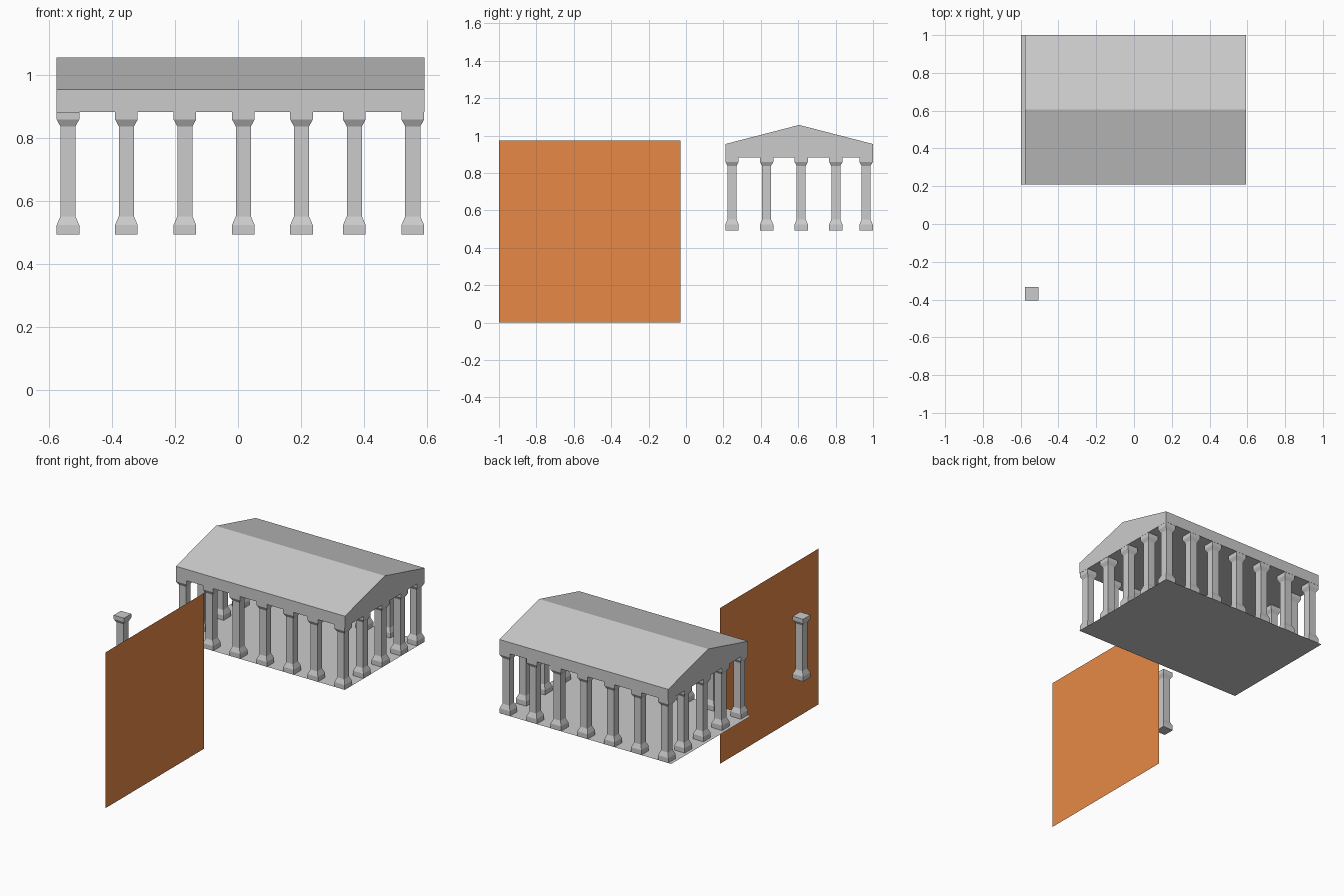
import bpy, bmesh

if "Cube" in bpy.data.objects:
    bpy.data.objects.remove(bpy.data.objects["Cube"])

FLOOR_Z, ROOF_Z, EAVE_Z, RIDGE_Z = 0.494, 0.884, 0.955, 1.057
X0, X1, Y0, Y1 = -0.577, 0.593, 0.21, 1.0


def mesh_from(name, build):
    bm = bmesh.new()
    build(bm)
    me = bpy.data.meshes.new(name)
    bm.to_mesh(me)
    bm.free()
    return me


def add(name, me, loc=(0, 0, 0)):
    ob = bpy.data.objects.new(name, me)
    ob.location = loc
    bpy.context.collection.objects.link(ob)
    return ob


def quad(*pts):
    return lambda bm: bm.faces.new([bm.verts.new(p) for p in pts])


# Square column: loft of (half width, height) rings
def column(bm):
    profile = [(0.036, FLOOR_Z), (0.036, 0.524), (0.024, 0.552),
               (0.024, 0.838), (0.036, 0.860), (0.036, ROOF_Z)]
    rings = [[bm.verts.new((sx * w, sy * w, z))
              for sx, sy in ((-1, -1), (1, -1), (1, 1), (-1, 1))]
             for w, z in profile]
    for a, b in zip(rings, rings[1:]):
        for i in range(4):
            j = (i + 1) % 4
            bm.faces.new((a[i], a[j], b[j], b[i]))
    bm.faces.new(rings[0][::-1])
    bm.faces.new(rings[-1])


# Gabled roof with its beam: pentagon profile extruded along x
def roof(bm):
    profile = [(Y0, ROOF_Z), (Y1, ROOF_Z), (Y1, EAVE_Z),
               ((Y0 + Y1) / 2, RIDGE_Z), (Y0, EAVE_Z)]
    face = bm.faces.new([bm.verts.new((X0, y, z)) for y, z in profile])
    ext = bmesh.ops.extrude_face_region(bm, geom=[face], use_keep_orig=True)
    verts = [v for v in ext["geom"] if isinstance(v, bmesh.types.BMVert)]
    bmesh.ops.translate(bm, verts=verts, vec=(X1 - X0, 0, 0))
    bmesh.ops.recalc_face_normals(bm, faces=bm.faces)


add("gable_roof", mesh_from("gable_roof", roof))

# Floor sheet under the columns
add("floor", mesh_from("floor", quad((-0.598, Y0, FLOOR_Z), (X1, Y0, FLOOR_Z),
                                     (X1, Y1, FLOOR_Z), (-0.598, Y1, FLOOR_Z))))

# Columns around the perimeter
col = mesh_from("column", column)
xs = [-0.541, -0.355, -0.169, 0.017, 0.202, 0.370, 0.556]
ys = [0.246, 0.431, 0.616, 0.801, 0.963]
for i, x in enumerate(xs):
    for j, y in enumerate(ys):
        if i in (0, len(xs) - 1) or j in (0, len(ys) - 1):
            add(f"column_{i}_{j}", col, (x, y, 0))

# Lone column in front of the building
add("free_column", col, (-0.541, -0.37, 0))

# Upright orange panel
panel = add("panel", mesh_from("panel", quad((-0.216, -1, 0), (-0.216, -0.03, 0),
                                             (-0.216, -0.03, 0.975), (-0.216, -1, 0.975))))
mat = bpy.data.materials.new("orange")
mat.diffuse_color = (0.8, 0.25, 0.06, 1)
mat.use_nodes = True
mat.node_tree.nodes["Principled BSDF"].inputs["Base Color"].default_value = mat.diffuse_color
panel.data.materials.append(mat)
